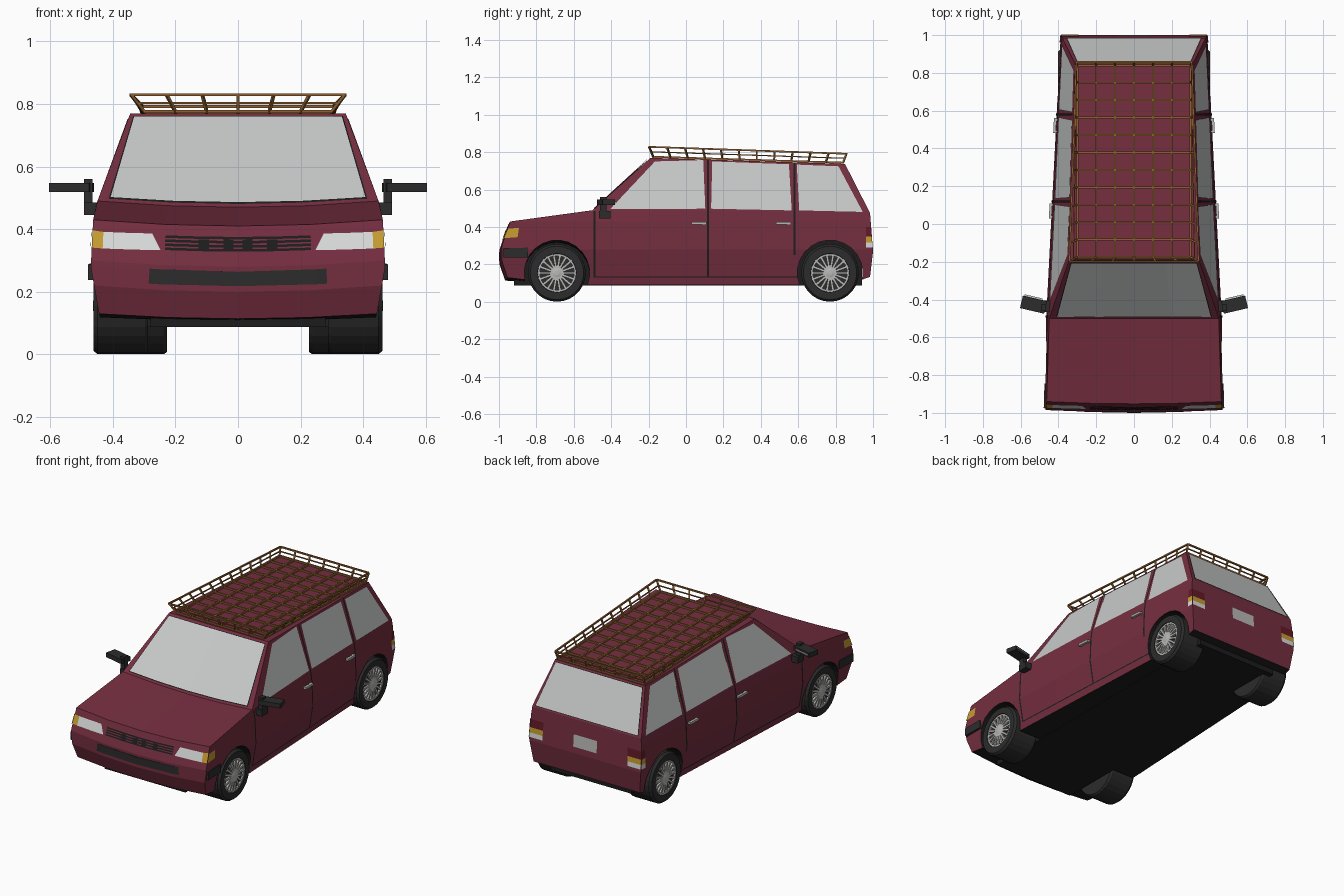
import bpy, bmesh, math
from mathutils import Vector, Matrix

if "Cube" in bpy.data.objects:
    bpy.data.objects.remove(bpy.data.objects["Cube"])


def material(name, col):
    m = bpy.data.materials.new(name)
    m.diffuse_color = (*col, 1)
    m.use_nodes = True
    m.node_tree.nodes["Principled BSDF"].inputs["Base Color"].default_value = m.diffuse_color
    return m


PAINT = material("burgundy paint", (0.175, 0.027, 0.05))
BLACK = material("black trim", (0.012, 0.012, 0.012))
RUBBER = material("dark rubber", (0.025, 0.025, 0.026))
GLASS = material("pale glass", (0.56, 0.58, 0.57))
LAMP = material("white lamp", (0.68, 0.70, 0.69))
AMBER = material("amber lamp", (0.55, 0.33, 0.03))
RED = material("red lamp", (0.12, 0.01, 0.02))
METAL = material("grey metal", (0.48, 0.48, 0.47))
BROWN = material("brown rack", (0.27, 0.115, 0.03))


def finish(name, bm, *mats):
    bmesh.ops.recalc_face_normals(bm, faces=bm.faces)
    me = bpy.data.meshes.new(name)
    bm.to_mesh(me)
    bm.free()
    for m in mats:
        me.materials.append(m)
    ob = bpy.data.objects.new(name, me)
    bpy.context.collection.objects.link(ob)
    return ob


def clamp(v):
    return max(0.0, min(1.0, v))


def lerp_table(t, table):
    for (a, fa), (b, fb) in zip(table, table[1:]):
        if t <= b:
            return fa + (fb - fa) * (t - a) / (b - a)
    return table[-1][1]


def shape(u, y, z):
    """Map (u = -1..1 across, y, z) onto the tapered, bowed car body."""
    w = lerp_table(y, [(-1, .47), (-.5, .465), (1, .388)])
    w *= lerp_table(z, [(.09, .93), (.28, 1), (.43, .985), (.49, .965), (.77, .765)])
    bow = 1 - u * u
    drop = .02 * bow * clamp((-.19 - y) / .31) * clamp((z - .09) / .05)
    return Vector((u * w, y - .012 * bow * clamp((-.8 - y) / .1), z - drop))


def bar(bm, p, q, t, h=None):
    p, q = Vector(p), Vector(q)
    d = q - p
    bmesh.ops.create_cube(bm, size=1, matrix=Matrix.Translation((p + q) / 2)
                          @ d.to_track_quat('Z', 'Y').to_matrix().to_4x4()
                          @ Matrix.Diagonal((t, h or t, d.length, 1)))


def box(bm, lo, hi):
    lo, hi = Vector(lo), Vector(hi)
    bmesh.ops.create_cube(bm, size=1, matrix=Matrix.Translation((lo + hi) / 2)
                          @ Matrix.Diagonal((*(hi - lo), 1)))


def patch(name, mat, quads, nu=1, off=.004, mirror=True):
    """Thin plates lying on the body; each quad is 4 corners in (u, y, z)."""
    bm = bmesh.new()
    for quad in quads:
        for s in ((1, -1) if mirror else (1,)):
            a, b, c, d = (Vector((s * p[0], p[1], p[2])) for p in quad)
            rows = [[shape(*p.lerp(q, i / nu)) for i in range(nu + 1)]
                    for p, q in ((a, b), (d, c))]
            n = (rows[0][-1] - rows[0][0]).cross(rows[1][0] - rows[0][0]).normalized()
            mid = (rows[0][0] + rows[1][-1]) / 2
            if n.dot(mid - Vector((0, mid.y * .8, .35))) < 0:
                n = -n
            vs = [[bm.verts.new(p + n * off) for p in r] for r in rows]
            for i in range(nu):
                f = bm.faces.new((vs[0][i], vs[0][i + 1], vs[1][i + 1], vs[1][i]))
                f.normal_update()
                if f.normal.dot(n) < 0:
                    f.normal_flip()
    me = bpy.data.meshes.new(name)
    bm.to_mesh(me)
    bm.free()
    me.materials.append(mat)
    bpy.context.collection.objects.link(bpy.data.objects.new(name, me))


# Body: side profile with wheel arches, extruded, sliced and shaped
AXLES = (-.69, .77)
ZW, RA = .155, .175


def arc(cy, a0, a1, n=14):
    return [(cy + RA * math.cos(math.radians(a0 + (a1 - a0) * i / n)),
             ZW + RA * math.sin(math.radians(a0 + (a1 - a0) * i / n))) for i in range(n + 1)]


prof = [(-.955, .13), (-.985, .22), (-.985, .30), (-.94, .43), (-.5, .49), (-.19, .77),
        (.85, .738), (.984, .475), (1, .27), (.984, .134)]
prof += arc(AXLES[1], -12, 201.8) + arc(AXLES[0], -21.8, 192)
bm = bmesh.new()
face = bm.faces.new([bm.verts.new((-1, y, z)) for y, z in prof])
ext = bmesh.ops.extrude_face_region(bm, geom=[face], use_keep_orig=True)
for v in ext["geom"]:
    if isinstance(v, bmesh.types.BMVert):
        v.co.x = 1
for axis, vals in ((0, (-.5, 0, .5)), (1, (-.5, -.19)), (2, (.28, .43, .49))):
    for val in vals:
        no = Vector([float(i == axis) for i in range(3)])
        bmesh.ops.bisect_plane(bm, geom=bm.verts[:] + bm.edges[:] + bm.faces[:],
                               dist=1e-5, plane_co=no * val, plane_no=no)
for v in bm.verts:
    v.co = shape(*v.co)
bmesh.ops.recalc_face_normals(bm, faces=bm.faces)
for f in bm.faces:  # underside and arch linings are black
    c = f.calc_center_median()
    in_arch = any(math.hypot(c.y - a, c.z - ZW) < RA + .003 for a in AXLES)
    if abs(f.normal.x) < .5 and (f.normal.z < -.7 or in_arch):
        f.material_index = 1
finish("body", bm, PAINT, BLACK)

bm = bmesh.new()
box(bm, (-.28, -.92, .087), (.28, .94, .335))
finish("underbody", bm, BLACK)

# Windows
side = [[(-.406, .495), (-.166, .75), (.092, .757), (.103, .497)],
        [(.134, .497), (.14, .75), (.55, .735), (.565, .488)],
        [(.605, .488), (.592, .733), (.815, .724), (.945, .48)]]
patch("side_windows", GLASS, [[(1, *p) for p in q] for q in side])


def on_line(u, p, q, t):
    return (u, p[0] + (q[0] - p[0]) * t, p[1] + (q[1] - p[1]) * t)


for name, p, q, ub, ut in (("windscreen", (-.5, .49), (-.19, .77), .915, .95),
                           ("rear_window", (.984, .475), (.85, .738), .94, .95)):
    for nm, mt, g, o in (("_seal", BLACK, .012, .003), ("", GLASS, 0, .006)):
        patch(name + nm, mt, [[on_line(-ub - g, p, q, .04 - g), on_line(ub + g, p, q, .04 - g),
                               on_line(ut + g, p, q, .95 + g), on_line(-ut - g, p, q, .95 + g)]],
              nu=4, off=o, mirror=False)

# Door seams
seams = []
for y, zs in ((-.49, (.13, .28, .43, .485)), (.118, (.13, .28, .43, .49, .757)),
              (.58, (.25, .28, .43, .49, .742))):
    for a, b in zip(zs, zs[1:]):
        seams.append([(1, y - .005, a), (1, y + .005, a), (1, y + .005, b), (1, y - .005, b)])
seams.append([(1, -.49, .13), (1, .60, .13), (1, .60, .137), (1, -.49, .137)])
patch("door_seams", BLACK, seams, off=.003)


# Front lamps and grille
def nose(u, z):
    return (u, -.94 - .045 * (.43 - z) / .13, z)


patch("headlights", LAMP, [[nose(.53, .346), nose(.925, .34), nose(.925, .393), nose(.59, .398)]], nu=2)
patch("front_indicators", AMBER, [
    [nose(.925, .34), nose(1, .34), nose(1, .395), nose(.925, .393)],
    [(1, -.975, .34), (1, -.90, .346), (1, -.893, .395), (1, -.953, .392)]])
patch("grille", BLACK, [[nose(-.5, z), nose(.5, z), nose(.5, z + .008), nose(-.5, z + .008)]
                        for z in (.347, .36, .373, .386)], nu=4, mirror=False)
patch("grille_slots", BLACK, [[nose(u, .35), nose(u + .07, .35), nose(u + .07, .385), nose(u, .385)]
                              for u in (.03, .2)], off=.0035)


# Rear lamps and number plate
def tail(u, z):
    return (u, .984 + .016 * (.475 - z) / .205, z)


for name, mat, z0, z1 in (("reversing_lamps", LAMP, .29, .318), ("rear_indicators", AMBER, .318, .35),
                          ("brake_lamps", RED, .35, .40)):
    patch(name, mat, [[tail(.76, z0), tail(1, z0), tail(1, z1), tail(.76, z1)],
                      [(1, .962, z0), tail(1, z0), tail(1, z1), (1, .962, z1)]])
patch("rear_plate", METAL, [[tail(-.21, .31), tail(.21, .31), tail(.21, .385), tail(-.21, .385)]],
      off=.005, mirror=False)

# Front bumper: strip wrapped round the nose
half = [(.474, -.845, .238, .29), (.478, -.975, .238, .287), (.25, -.995, .224, .272)]
path = half + [(0, -1, .218, .264)] + [(-x, y, a, b) for x, y, a, b in half[::-1]]
bm = bmesh.new()
rings = []
for x, y, a, b in path:
    xi, yi = x * .9, max(y + .05, -.93) if y < -.9 else y
    rings.append([bm.verts.new(c) for c in ((x, y, a), (x, y, b), (xi, yi, b), (xi, yi, a))])
for r, s in zip(rings, rings[1:]):
    for i in range(4):
        bm.faces.new((r[i], r[(i + 1) % 4], s[(i + 1) % 4], s[i]))
bm.faces.new(rings[0])
bm.faces.new(rings[-1])
finish("front_bumper", bm, RUBBER)

# Mirrors and door handles
arms, mirror_glass, handles = bmesh.new(), bmesh.new(), bmesh.new()
for s in (1, -1):
    box(arms, (min(s * .435, s * .492), -.465, .445), (max(s * .435, s * .492), -.405, .485))
    box(arms, (min(s * .465, s * .492), -.46, .48), (max(s * .465, s * .492), -.425, .56))
    bar(arms, (s * .468, -.442, .533), (s * .596, -.412, .533), .068, .028)
    bar(mirror_glass, (s * .49, -.421, .533), (s * .585, -.399, .533), .055, .006)
    for y in (.03, .482):
        p, q = shape(s, y, .421), shape(s, y + .078, .419)
        off = Vector((s * .012, 0, 0))
        bar(handles, p + off, q + off, .014)
        bar(handles, p + Vector((0, .008, 0)), p + off + Vector((0, .008, 0)), .012)
        bar(handles, q - Vector((0, .008, 0)), q + off - Vector((0, .008, 0)), .012)
finish("mirror_housings", arms, RUBBER)
finish("mirror_glass", mirror_glass, GLASS)
finish("door_handles", handles, METAL)


# Wheels
def lathe(bm, pts, cy, s, n=28):
    rings = [[bm.verts.new((s * x, cy + r * math.cos(2 * math.pi * i / n),
                            ZW + r * math.sin(2 * math.pi * i / n))) for i in range(n)] for x, r in pts]
    for a, b in zip(rings, rings[1:]):
        for i in range(n):
            bm.faces.new((a[i], a[(i + 1) % n], b[(i + 1) % n], b[i]))
    bm.faces.new(rings[0])
    bm.faces.new(rings[-1])


for cy, xo, tag in ((AXLES[0], .462, "front"), (AXLES[1], .402, "rear")):
    for s, lr in ((1, "left"), (-1, "right")):
        bm = bmesh.new()
        lathe(bm, [(xo - .175, .10), (xo - .175, .147), (xo - .165, .154), (xo - .014, .154),
                   (xo, .143), (xo, .104), (xo - .016, .098)], cy, s)
        finish(f"{tag}_{lr}_tyre", bm, RUBBER)
        bm = bmesh.new()
        lathe(bm, [(xo - .016, .03), (xo - .002, .026), (xo + .001, .012)], cy, s, 16)
        for k in range(18):
            a = 2 * math.pi * k / 18
            dy, dz = math.cos(a), math.sin(a)
            x = s * (xo - .008)
            bar(bm, (x, cy + .022 * dy, ZW + .022 * dz), (x, cy + .098 * dy, ZW + .098 * dz), .012)
            b = 2 * math.pi * (k + 1) / 18
            bar(bm, (x, cy + .098 * dy, ZW + .098 * dz),
                (x, cy + .098 * math.cos(b), ZW + .098 * math.sin(b)), .010)
        finish(f"{tag}_{lr}_rim", bm, METAL)

# Roof rack: floor grid, leaning posts and two rails
Y0, Y1 = -.175, .84
NX, NY = 7, 12


def floor_pt(x, y):
    return Vector((x, y, .776 - .031 * (y + .19)))


def rail_pt(x, y, t=1.0):
    k = (y - Y0) / (Y1 - Y0)
    wide = 1.14 - .12 * k
    top = Vector((x * wide, Y0 - .022 + k * (Y1 - Y0 + .04), .829 - .037 * k))
    return floor_pt(x, y).lerp(top, t)


xs = [-.3 + .6 * i / (NX - 1) for i in range(NX)]
ys = [Y0 + (Y1 - Y0) * i / (NY - 1) for i in range(NY)]
bm = bmesh.new()
for x in xs:
    bar(bm, floor_pt(x, Y0), floor_pt(x, Y1), .010)
    for y in (Y0, Y1):
        bar(bm, floor_pt(x, y), rail_pt(x, y), .009)
for y in ys:
    bar(bm, floor_pt(-.3, y), floor_pt(.3, y), .010)
    for x in (-.3, .3):
        bar(bm, floor_pt(x, y), rail_pt(x, y), .009)
corners = [(-.3, Y0), (.3, Y0), (.3, Y1), (-.3, Y1)]
for t, w in ((.5, .006), (1, .009)):
    for a, b in zip(corners, corners[1:] + corners[:1]):
        bar(bm, rail_pt(*a, t), rail_pt(*b, t), w)
finish("roof_rack", bm, BROWN)
